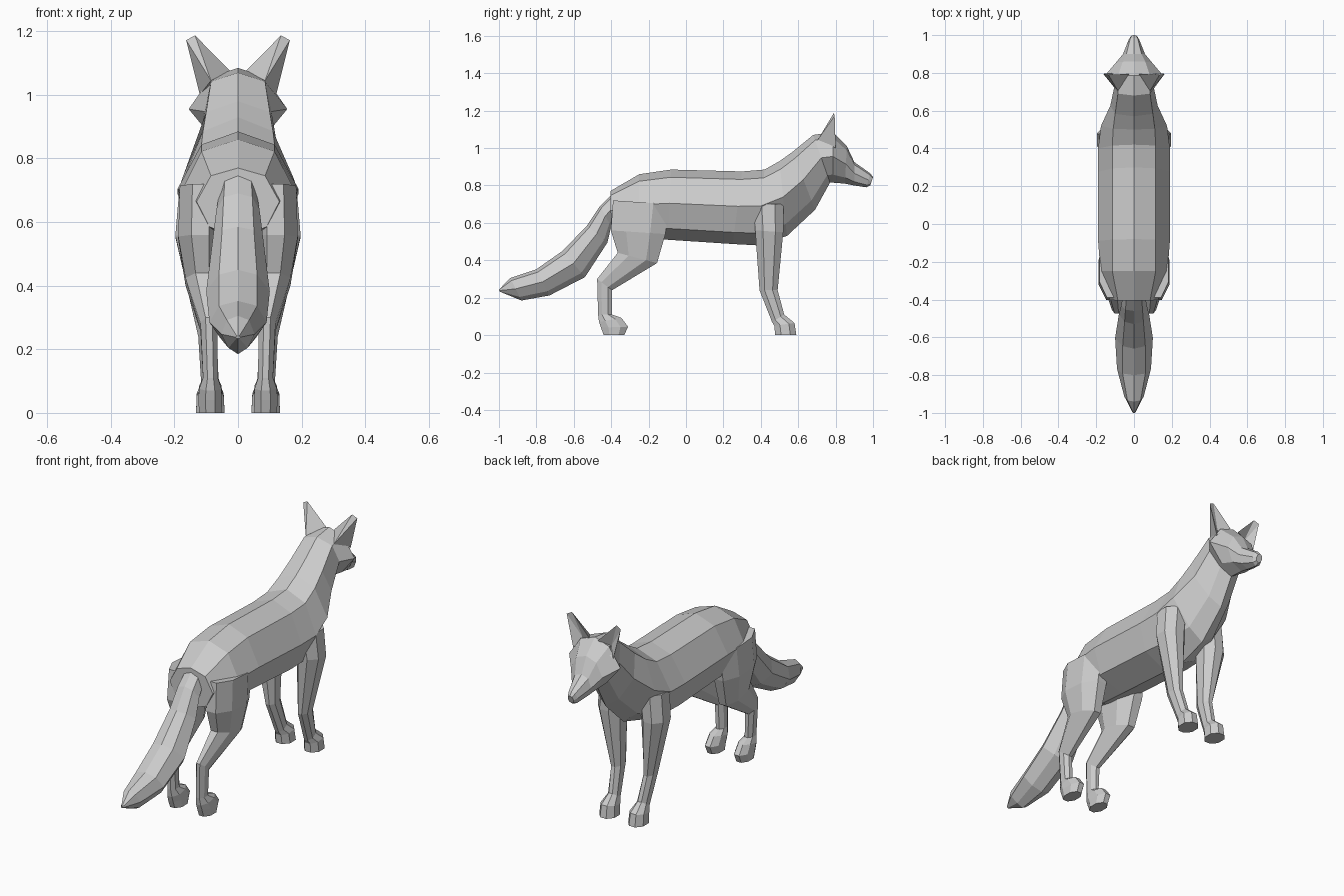
import bpy, bmesh
from mathutils import Vector


def finish(name, bm, mirror=False):
    bmesh.ops.recalc_face_normals(bm, faces=bm.faces)
    mesh = bpy.data.meshes.new(name)
    bm.to_mesh(mesh)
    bm.free()
    obj = bpy.data.objects.new(name, mesh)
    bpy.context.collection.objects.link(obj)
    if mirror:
        obj.modifiers.new("Mirror", 'MIRROR')
    return obj


def loft(name, rings, mirror=False):
    """Skin a list of closed point rings and cap both ends."""
    bm = bmesh.new()
    loops = [[bm.verts.new(p) for p in ring] for ring in rings]
    n = len(loops[0])
    for a, b in zip(loops, loops[1:]):
        for i in range(n):
            j = (i + 1) % n
            bm.faces.new((a[i], a[j], b[j], b[i]))
    bm.faces.new(loops[0][::-1])
    bm.faces.new(loops[-1])
    return finish(name, bm, mirror)


def trunk_ring(yt, zt, yb, zb, w1, w2, w3):
    """Eight-sided section from top point to bottom point with three half widths."""
    top, bot = Vector((0, yt, zt)), Vector((0, yb, zb))
    sides = [(0.11, w1), (0.48, w2), (0.84, w3)]
    right = [top.lerp(bot, f) + Vector((w, 0, 0)) for f, w in sides]
    left = [Vector((-p.x, p.y, p.z)) for p in reversed(right)]
    return [top] + right + [bot] + left


def leg_ring(yb, zb, yf, zf, x0, x1):
    """Chamfered section from back edge to front edge between two x limits."""
    ring = []
    for f, g in [(0, .3), (0, .7), (.28, 1), (.72, 1), (1, .7), (1, .3), (.72, 0), (.28, 0)]:
        ring.append((x0 + (x1 - x0) * g, yb + (yf - yb) * f, zb + (zf - zb) * f))
    return ring


# Body and neck: top y, z, bottom y, z, upper / middle / lower half width
neck_end = (0.68, 1.07, 0.77, 0.815, .085, .105, .06)
body = [
    (-0.405, 0.77, -0.40, 0.55, .085, .13, .09),
    (-0.25, 0.86, -0.25, 0.52, .115, .178, .13),
    (-0.08, 0.885, -0.10, 0.51, .115, .19, .14),
    (0.30, 0.875, 0.25, 0.487, .115, .19, .14),
    (0.42, 0.885, 0.38, 0.48, .115, .19, .13),
    (0.50, 0.93, 0.54, 0.53, .11, .175, .08),
    (0.57, 0.98, 0.69, 0.67, .10, .125, .065),
    neck_end,
]
loft("body", [trunk_ring(*r) for r in body])

# Head, widening to the cheeks then narrowing into the muzzle
head = [
    neck_end,
    (0.785, 1.085, 0.785, 0.815, .085, .155, .075),
    (0.86, 1.01, 0.85, 0.81, .06, .095, .06),
    (0.90, 0.925, 0.90, 0.80, .04, .058, .04),
    (0.985, 0.865, 0.965, 0.79, .02, .028, .022),
    (1.0, 0.845, 0.985, 0.80, .012, .018, .014),
]
loft("head", [trunk_ring(*r) for r in head])

# Bushy tail
tail = [
    (-0.38, 0.77, -0.34, 0.66, .04, .055, .03),
    (-0.46, 0.69, -0.40, 0.58, .045, .068, .04),
    (-0.53, 0.585, -0.42, 0.495, .05, .08, .05),
    (-0.66, 0.45, -0.54, 0.31, .06, .10, .06),
    (-0.80, 0.352, -0.73, 0.212, .06, .09, .055),
    (-0.94, 0.305, -0.88, 0.185, .035, .052, .03),
    (-1.0, 0.243, -0.997, 0.233, .004, .008, .004),
]
loft("tail", [trunk_ring(*r) for r in tail])

# Legs: back y, z, front y, z, inner x, outer x
front_leg = [
    (0.36, 0.70, 0.52, 0.70, .05, .185),
    (0.37, 0.56, 0.52, 0.55, .065, .197),
    (0.393, 0.24, 0.49, 0.24, .07, .125),
    (0.46, 0.07, 0.525, 0.11, .06, .115),
    (0.472, 0.05, 0.58, 0.065, .045, .13),
    (0.477, 0.0, 0.59, 0.0, .042, .132),
]
hind_leg = [
    (-0.39, 0.72, -0.09, 0.70, .05, .183),
    (-0.402, 0.56, -0.11, 0.54, .05, .188),
    (-0.365, 0.44, -0.155, 0.385, .06, .165),
    (-0.475, 0.30, -0.395, 0.24, .065, .118),
    (-0.47, 0.11, -0.395, 0.11, .063, .11),
    (-0.465, 0.07, -0.345, 0.092, .052, .122),
    (-0.455, 0.04, -0.31, 0.045, .05, .125),
    (-0.44, 0.0, -0.33, 0.0, .052, .122),
]
for name, rows in (("front_legs", front_leg), ("hind_legs", hind_leg)):
    loft(name, [leg_ring(*r) for r in rows], mirror=True)

# Ears with a hollowed front
bm = bmesh.new()
inner, outer, back, tip_a, tip_b, hollow = [bm.verts.new(p) for p in (
    (0.025, 0.795, 1.075), (0.12, 0.80, 1.0), (0.085, 0.705, 1.045),
    (0.135, 0.79, 1.187), (0.163, 0.795, 1.172), (0.085, 0.765, 1.05))]
for f in ((inner, back, tip_a), (back, tip_b, tip_a), (back, outer, tip_b),
          (inner, tip_a, hollow), (tip_a, tip_b, hollow), (tip_b, outer, hollow),
          (inner, hollow, outer), (inner, outer, back)):
    bm.faces.new(f)
finish("ears", bm, mirror=True)
